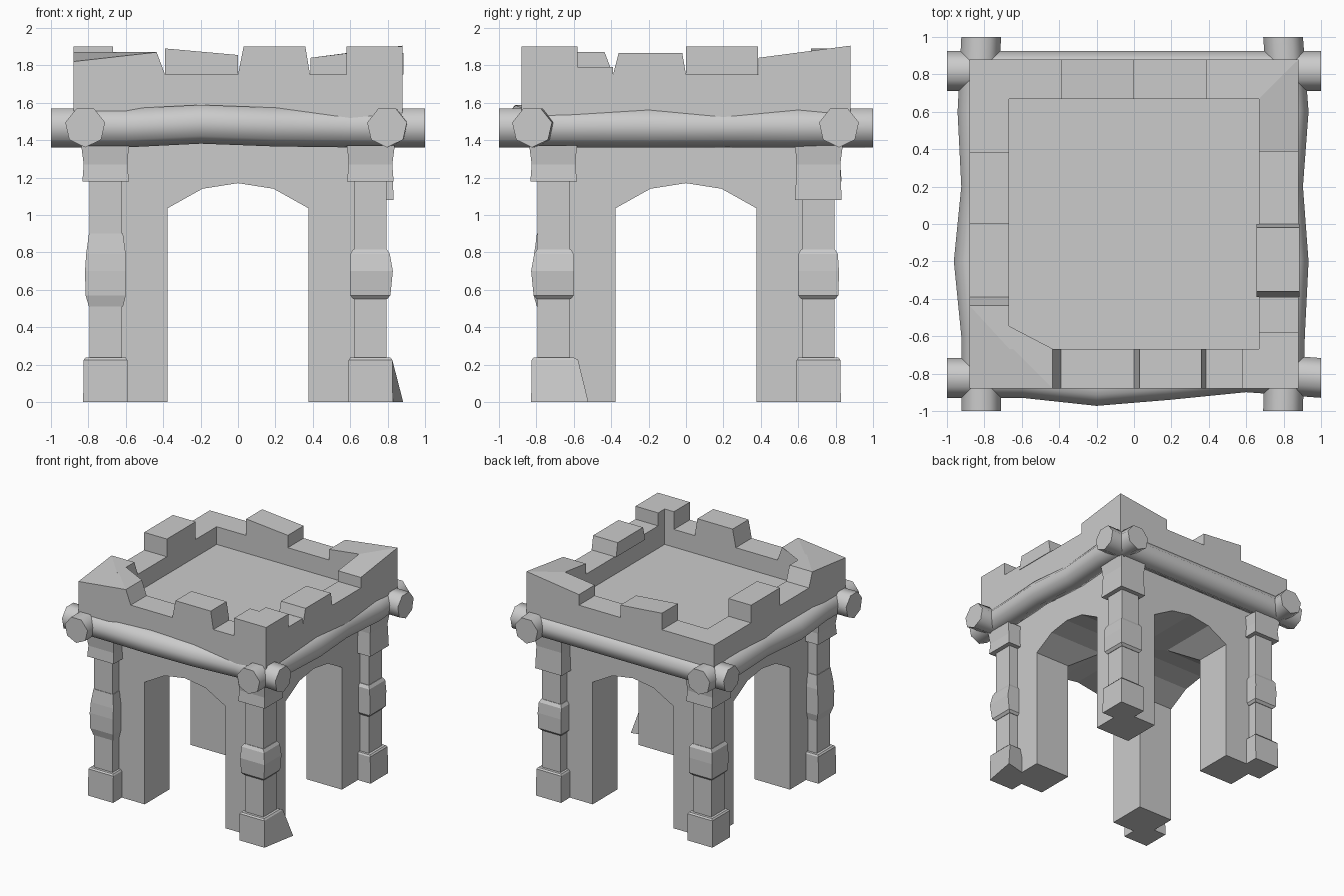
import bpy, bmesh
from math import sin, cos, pi

if "Cube" in bpy.data.objects:
    bpy.data.objects.remove(bpy.data.objects["Cube"])


def mesh(name, verts, faces, smooth_quads=False):
    bm = bmesh.new()
    vs = [bm.verts.new(v) for v in verts]
    for f in faces:
        bm.faces.new([vs[i] for i in f]).smooth = smooth_quads and len(f) == 4
    bmesh.ops.recalc_face_normals(bm, faces=bm.faces)
    me = bpy.data.meshes.new(name)
    bm.to_mesh(me)
    bm.free()
    ob = bpy.data.objects.new(name, me)
    bpy.context.collection.objects.link(ob)
    return ob


def loft(name, rings, smooth=False, caps=None):
    """Skin a stack of rings; caps optionally splits the last ring into faces."""
    n = len(rings[0])
    verts = [p for r in rings for p in r]
    faces = [tuple(range(n))]
    for k in range(len(rings) - 1):
        for i in range(n):
            j = (i + 1) % n
            faces.append((k*n + i, k*n + j, k*n + n + j, k*n + n + i))
    last = (len(rings) - 1) * n
    for f in caps or [range(n)]:
        faces.append(tuple(last + i for i in f))
    return mesh(name, verts, faces, smooth)


def rect(x0, x1, y0, y1, z):
    return [(x0, y0, z), (x1, y0, z), (x1, y1, z), (x0, y1, z)]


# Body: square block cut by two crossing arched passages
body = loft("tower_body", [rect(-.71, .71, -.71, .71, z) for z in (0, 1.55)])
arch = [(-.378, -.1), (-.378, 1.035), (-.19, 1.14), (0, 1.17),
        (.19, 1.14), (.378, 1.035), (.378, -.1)]
for axis in "xy":
    ends = [[(a, t, z) if axis == "y" else (t, a, z) for a, z in arch] for t in (-1, 1)]
    cutter = loft("arch_cutter_" + axis, ends)
    cutter.hide_render = True
    cutter.hide_viewport = True
    mod = body.modifiers.new("arch_" + axis, "BOOLEAN")
    mod.object = cutter
    mod.operation = "DIFFERENCE"
    mod.solver = "EXACT"

# Corner posts with base, middle and cap stones
def stone(name, sx, sy, levels, move=None):
    rings = []
    for z, a, b in levels:
        rings.append([(sx*x, sy*y, z) for x, y in ((b, b), (b, a), (a, a), (a, b))])
    for (r, i), d in (move or {}).items():
        rings[r][i] = tuple(p + q for p, q in zip(rings[r][i], d))
    return loft(name, rings)


for tag, sx, sy in (("front_left", -1, -1), ("front_right", 1, -1),
                    ("back_left", -1, 1), ("back_right", 1, 1)):
    fl, fr, br = tag == "front_left", tag == "front_right", tag == "back_right"
    stone(tag + "_post", sx, sy, [(0, .62, .793), (1.4, .62, .793)])
    stone(tag + "_base_stone", sx, sy,
          [(0, .592, .828), (.225, .592, .825), (.237, .6, .815)],
          {(0, 1): (.055, .07, 0), (1, 1): (0, .015, 0)} if fr else None)
    top = .9 if fl else .815
    stone(tag + "_middle_stone", sx, sy,
          [(.51 if fl else .55, .615, .797), (.57, .6, .815),
           (.7, .6, .828 if fr else .818), (.79, .6, .812), (top, .615, .797)])
    low = 1.08 if br else 1.18
    stone(tag + "_cap_stone", sx, sy,
          [(low, .583, .832), (1.27, .592, .825), (1.37, .583, .838)])

# Bent seven-sided logs around the top: (outward, upward) shifts along the length
STEPS = (-1, -.6, -.2, .2, .6, 1)
def log(name, axis, pos, shifts, lift=(0,) * 6):
    side = 1 if pos > 0 else -1
    rings = []
    for t, out, up in zip(STEPS, shifts, lift):
        ring = []
        for k in range(7):
            a = 2*pi*k/7 - pi/2
            c, z = pos + side*out + .109*cos(a), 1.47 + up + .109*sin(a)
            ring.append((t, c, z) if axis == "x" else (c, t, z))
        rings.append(ring)
    return loft(name, rings, smooth=True)


log("front_log", "x", -.823, (0, 0, .043, .01, -.03, 0), (0, 0, .02, .005, 0, 0))
log("back_log", "x", .818, (0, 0, 0, 0, 0, 0))
log("left_log", "y", -.817, (0, 0, .04, 0, .02, 0))
log("right_log", "y", .797, (0, .01, .03, 0, .03, 0))

# Parapet tray: outer wall, flat rim and sunken roof floor
O, I = .88, .667
loft("parapet", [rect(-O, O, -O, O, 1.5), rect(-O, O, -O, O, 1.75),
                 rect(-I, I, -I, I, 1.75), rect(-I, I, -I, I, 1.6)])

# Straight merlons
def merlon(name, bottom, top, heights):
    lo = rect(*bottom, 1.75)
    hi = [(p[0], p[1], h) for p, h in zip(rect(*top, 0), heights)]
    return loft(name, [lo, hi])


merlon("front_merlon", (0, .385, -O, -I), (.03, .36, -O, -I), (1.9,) * 4)
merlon("back_merlon", (-.39, 0, I, O), (-.39, 0, I, O), (1.89, 1.855, 1.855, 1.89))
merlon("left_merlon", (-O, -I, 0, .385), (-O, -I, 0, .385), (1.9,) * 4)
merlon("right_merlon", (.655, .885, -.39, 0), (.655, .885, -.36, -.02), (1.865,) * 4)
merlon("right_gap_stone", (I, O, -.58, -.39), (I, O, -.58, -.39), (1.79,) * 4)

# L-shaped corner merlons
def corner(name, sx, sy, end_lo, end_hi, heights, caps=None):
    def ring(e, zs):
        pts = ((O, O), (e, O), (e, I), (I, I), (I, e), (O, e))
        return [(sx*x, sy*y, z) for (x, y), z in zip(pts, zs)]
    return loft(name, [ring(end_lo, (1.75,) * 6), ring(end_hi, heights)], caps=caps)


corner("front_left_corner_merlon", -1, -1, .39, .435,
       (1.82, 1.87, 1.87, 1.87, 1.87, 1.87), [(0, 1, 5), (1, 2, 3, 4, 5)])
corner("front_right_corner_merlon", 1, -1, .58, .58, (1.9,) * 6)
corner("back_right_corner_merlon", 1, 1, .388, .388,
       (1.905, 1.84, 1.84, 1.875, 1.84, 1.84), [(0, 1, 2, 3), (0, 3, 4, 5)])
